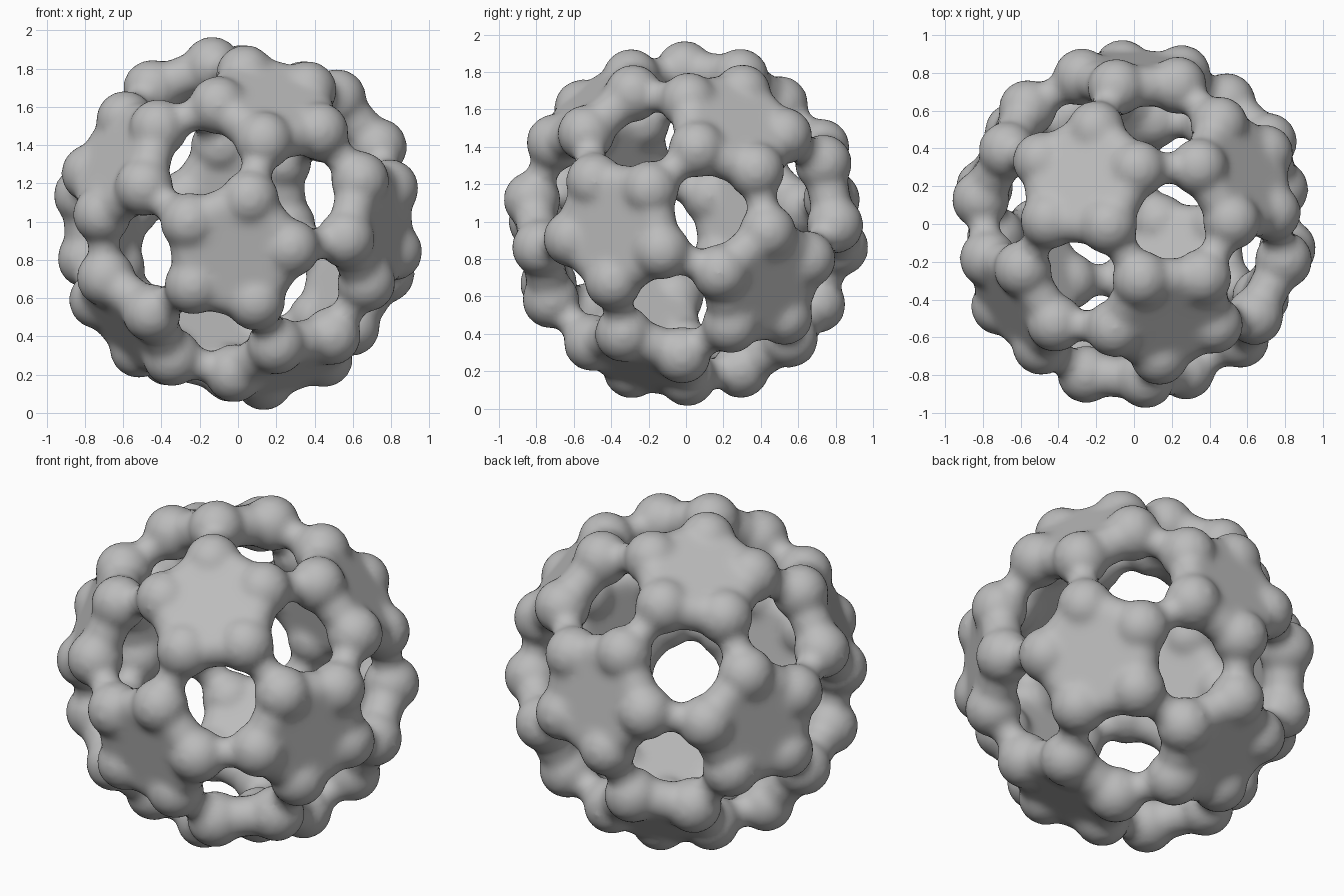
import bpy
import bmesh
from mathutils import Matrix, Vector

if "Cube" in bpy.data.objects:
    bpy.data.objects.remove(bpy.data.objects["Cube"], do_unlink=True)

CAGE = 0.835      # distance of each knob from the centre
KNOB = 0.155      # knob radius
PLATE = 0.11      # half thickness of the five-sided plates
NECK = 0.085      # radius of the struts between plates
MID = Vector((0, 0, 0.99))

# Tilted frame of the cage
e2 = Vector((-0.34, -0.705, 0.73)).normalized()
e3 = Vector((0.30, -1.265, -1.07))
e3 = (e3 - e2 * e3.dot(e2)).normalized()
e1 = e2.cross(e3)

# Twelve plate directions: corners of an icosahedron
PHI = (1 + 5 ** 0.5) / 2
corners = []
for s in (1, -1):
    for t in (1, -1):
        for b, c in ((e2, e3), (e3, e1), (e1, e2)):
            corners.append((b * s + c * t * PHI).normalized())


def neighbours(p):
    return [q for q in corners if 0.3 < p.dot(q) < 0.6]


def knob_point(p, q):
    """Point one third of the way from corner p to corner q."""
    return MID + (p * 2 + q).normalized() * CAGE


def add_ball(bm, centre, radius):
    bmesh.ops.create_icosphere(
        bm, subdivisions=3, radius=radius, matrix=Matrix.Translation(centre))


def add_strut(bm, start, end, radius):
    axis = end - start
    turn = axis.to_track_quat("Z", "Y").to_matrix().to_4x4()
    bmesh.ops.create_cone(
        bm, cap_ends=True, segments=20, radius1=radius, radius2=radius,
        depth=axis.length, matrix=Matrix.Translation((start + end) / 2) @ turn)


def add_plate(bm, points, radius):
    """Solid plate with a rounded rim: the hull of a ball at each point."""
    plate = bmesh.new()
    for point in points:
        add_ball(plate, point, radius)
    bmesh.ops.delete(plate, geom=plate.edges[:], context="EDGES_FACES")
    bmesh.ops.convex_hull(plate, input=plate.verts[:])
    loose = [v for v in plate.verts if not v.link_faces]
    bmesh.ops.delete(plate, geom=loose, context="VERTS")
    part = bpy.data.meshes.new("plate")
    plate.to_mesh(part)
    plate.free()
    bm.from_mesh(part)
    bpy.data.meshes.remove(part)


bm = bmesh.new()
for i, p in enumerate(corners):
    # Plate, knobs at its corners, and struts to the next plates
    add_plate(bm, [knob_point(p, q) for q in neighbours(p)], PLATE)
    for q in neighbours(p):
        add_ball(bm, knob_point(p, q), KNOB)
        if corners.index(q) > i:
            add_strut(bm, knob_point(p, q), knob_point(q, p), NECK)

mesh = bpy.data.meshes.new("knobbly_cage")
bm.to_mesh(mesh)
bm.free()
cage = bpy.data.objects.new("knobbly_cage", mesh)
bpy.context.collection.objects.link(cage)

# Fuse everything into one soft skin
remesh = cage.modifiers.new("fuse", "REMESH")
remesh.mode = "VOXEL"
remesh.voxel_size = 0.022
remesh.use_smooth_shade = True
soften = cage.modifiers.new("soften", "SMOOTH")
soften.factor = 0.5
soften.iterations = 10

# Plain grey
grey = bpy.data.materials.new("plain_grey")
grey.use_nodes = True
colour = (0.5, 0.5, 0.5, 1)
grey.diffuse_color = colour
grey.node_tree.nodes["Principled BSDF"].inputs["Base Color"].default_value = colour
mesh.materials.append(grey)
